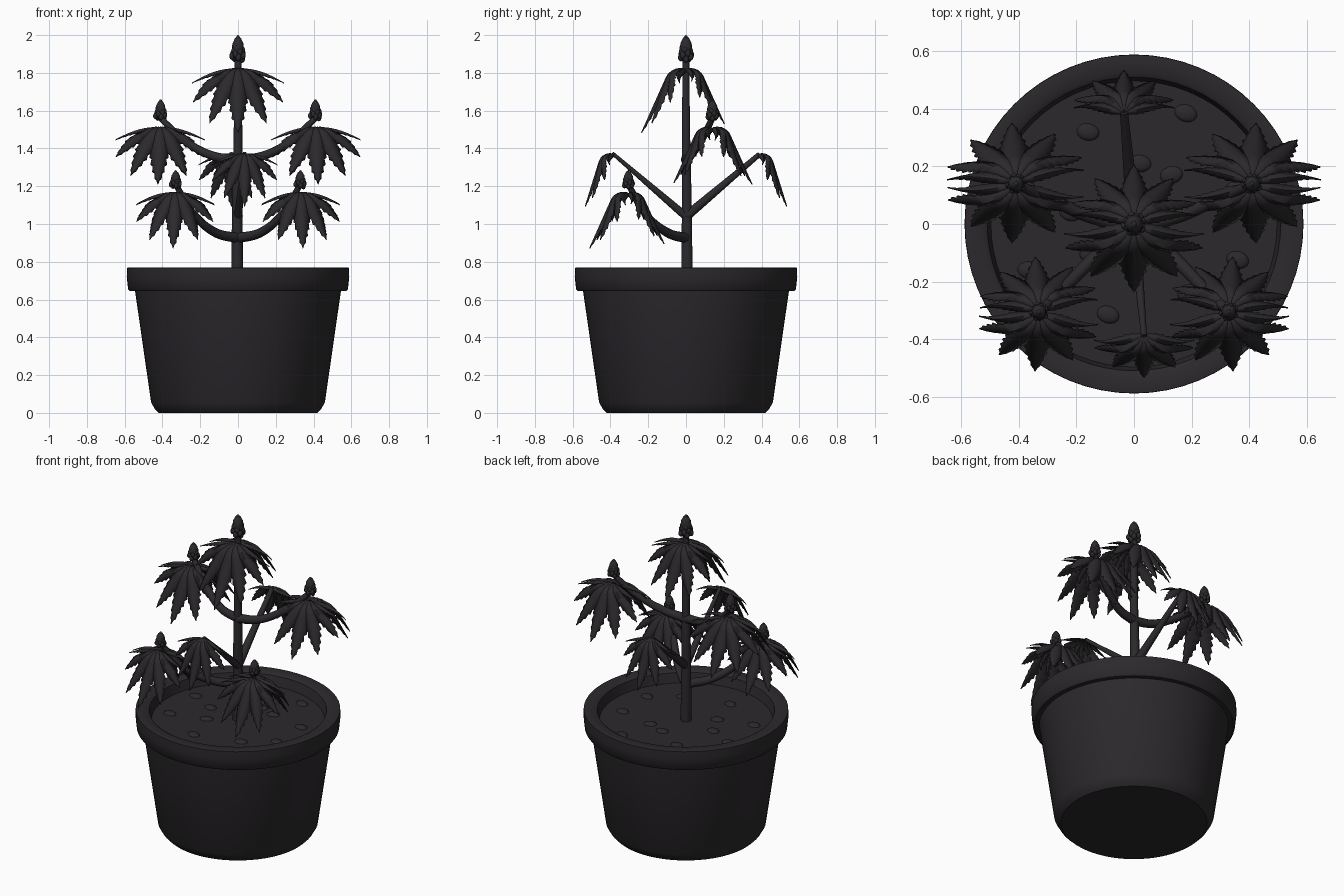
import bpy, bmesh, math, random
from mathutils import Vector, Matrix

if "Cube" in bpy.data.objects:
    bpy.data.objects.remove(bpy.data.objects["Cube"])

random.seed(4)
mat = bpy.data.materials.new("dark")
mat.diffuse_color = (0.025, 0.022, 0.025, 1)
mat.use_nodes = True
mat.node_tree.nodes["Principled BSDF"].inputs["Base Color"].default_value = mat.diffuse_color


def finish(bm, name, angle=40):
    me = bpy.data.meshes.new(name)
    bm.to_mesh(me)
    bm.free()
    ob = bpy.data.objects.new(name, me)
    bpy.context.collection.objects.link(ob)
    me.materials.append(mat)
    bpy.ops.object.select_all(action='DESELECT')
    ob.select_set(True)
    bpy.context.view_layer.objects.active = ob
    bpy.ops.object.shade_smooth_by_angle(angle=math.radians(angle))
    return ob


def lathe(name, profile, n=64):
    bm = bmesh.new()
    vs = [bm.verts.new((r, 0, z)) for r, z in profile]
    es = [bm.edges.new(p) for p in zip(vs, vs[1:])]
    bmesh.ops.spin(bm, geom=vs + es, cent=(0, 0, 0), axis=(0, 0, 1),
                   angle=2 * math.pi, steps=n)
    bmesh.ops.remove_doubles(bm, verts=bm.verts, dist=1e-4)
    bmesh.ops.recalc_face_normals(bm, faces=bm.faces)
    return finish(bm, name)


def ellipsoid(bm, loc, size, rot=0, seg=10):
    m = Matrix.Translation(loc) @ Matrix.Rotation(rot, 4, 'Z') @ Matrix.Diagonal((*size, 1))
    bmesh.ops.create_uvsphere(bm, u_segments=seg, v_segments=seg // 2 + 1, radius=1, matrix=m)


def tube(name, pts, r0, r1):
    # tapered smooth stalk through the points
    cu = bpy.data.curves.new(name, 'CURVE')
    cu.dimensions = '3D'
    cu.bevel_depth = 1
    cu.bevel_resolution = 3
    cu.use_fill_caps = True
    cu.resolution_u = 8
    sp = cu.splines.new('BEZIER')
    sp.bezier_points.add(len(pts) - 1)
    for i, (b, p) in enumerate(zip(sp.bezier_points, pts)):
        b.co = p
        b.radius = r0 + (r1 - r0) * i / (len(pts) - 1)
        b.handle_left_type = b.handle_right_type = 'AUTO'
    cu.materials.append(mat)
    ob = bpy.data.objects.new(name, cu)
    bpy.context.collection.objects.link(ob)


def droop(v, steep):
    # follow the drooping arc for a distance v: outward, height, pitch
    o = z = 0
    n = 24
    p = 0.3
    for i in range(n):
        p = 0.3 - (1.45 + steep) * min(1, max(0, v * (i + .5) / n) / 0.12)
        o += math.cos(p) * v / n
        z += math.sin(p) * v / n
    return o, z, p


LEAFLETS = [(0, .44), (22, .40), (-22, .40), (46, .33), (-46, .33), (76, .25), (-76, .25)]


def fan_leaf(name, base, az, s=1, w=1, steep=0):
    # palmate leaf of serrated leaflets; az = 0 faces the front
    bm = bmesh.new()
    rows = 18
    for a, L in LEAFLETS:
        a = math.radians(a)
        d, q = Vector((math.sin(a), math.cos(a))), Vector((math.cos(a), -math.sin(a)))
        prev = None
        for i in range(rows + 1):
            t = i / rows
            half = L * 0.125 * math.sin(math.pi * t ** 0.85) ** 0.9 if 0 < i < rows else 0.001
            tooth = i % 2 == 0
            half *= 1.0 if tooth else 0.78
            row = []
            for e in (-1, 0, 1):
                along = L * (t + (0.025 if tooth and e and 0 < i < rows else 0))
                f = d * along + q * half * e
                o, z, p = droop(f.y, steep)
                n = -1.3 * f.x ** 2 - 0.4 * half * abs(e)
                row.append(bm.verts.new((f.x * w * s, -s * (o - math.sin(p) * n),
                                         s * (z + math.cos(p) * n))))
            if prev:
                for k in (0, 1):
                    bm.faces.new((prev[k], prev[k + 1], row[k + 1], row[k]))
            prev = row
    bmesh.ops.recalc_face_normals(bm, faces=bm.faces)
    bm.transform(Matrix.Translation(base) @ Matrix.Rotation(math.radians(az), 4, 'Z'))
    ob = finish(bm, name, 60)
    mod = ob.modifiers.new("thickness", 'SOLIDIFY')
    mod.thickness = 0.005
    mod.offset = 0


def bud(name, base, h, r):
    # knobbly flower head
    bm = bmesh.new()
    ellipsoid(bm, Vector(base) + Vector((0, 0, h * .45)), (r * .75, r * .75, h * .5))
    n = 30
    for i in range(n):
        t = i / (n - 1)
        rr = r * 0.78 * (1 - t) ** 0.6 * min(1, .6 + t * 3)
        k = r * (0.36 - 0.12 * t)
        a = i * 2.4
        ellipsoid(bm, Vector(base) + Vector((rr * math.cos(a), rr * math.sin(a),
                  h * .1 + (h * .9 - k * 1.3) * t)), (k, k, k * 1.3), a, 8)
    finish(bm, name)


# pot with rim
lathe("pot", [(0, 0), (.42, 0), (.44, .02), (.46, .055), (.545, .645), (.572, .645), (.582, .655),
              (.589, .72), (.588, .768), (.575, .77), (.525, .77), (.51, .76), (.495, .69)])
# soil and pebbles
lathe("soil", [(0, .70), (.5, .70)])
bm = bmesh.new()
for x, y in [(-.16, .32), (.18, .385), (.02, .21), (.36, -.125), (-.09, -.315), (-.365, -.16),
             (-.15, -.1), (.13, .17), (.19, -.24), (-.22, .04), (-.38, .12), (.36, .12)]:
    ellipsoid(bm, (x, y, .70), (.04, .03, .014), random.uniform(-.4, .4), 14)
finish(bm, "pebbles")

# main stem with top bud and leaves
tube("main_stem", [(-.004, .005, .69), (-.004, .004, 1.1), (0, 0, 1.5), (0, 0, 1.88)], .032, .018)
bud("top_bud", (0, 0, 1.86), .14, .045)
fan_leaf("top_leaf_front", (0, -.005, 1.82), 0)
fan_leaf("top_leaf_back", (0, .005, 1.82), 180, .86, 1.05)

# mirrored side branches
for side, sx in (("left", -1), ("right", 1)):
    tube("upper_branch_" + side, [(0, 0, 1.34), (sx * .13, .02, 1.36), (sx * .28, .08, 1.44),
                                  (sx * .41, .14, 1.56)], .028, .016)
    bud("upper_bud_" + side, (sx * .41, .14, 1.55), .11, .038)
    fan_leaf("upper_leaf_front_" + side, (sx * .41, .135, 1.51), sx * 4, .87, 1.12)
    fan_leaf("upper_leaf_back_" + side, (sx * .41, .145, 1.51), 180 - sx * 4, .89, 1.1)
    tube("lower_branch_" + side, [(0, 0, .925), (sx * .12, -.10, .955), (sx * .24, -.22, 1.06),
                                  (sx * .33, -.305, 1.21)], .028, .016)
    bud("lower_bud_" + side, (sx * .33, -.305, 1.19), .095, .035)
    fan_leaf("lower_leaf_front_" + side, (sx * .33, -.31, 1.165), sx * 4, .87, .98)
    fan_leaf("lower_leaf_back_" + side, (sx * .33, -.30, 1.165), 180 - sx * 4, .8, 1.05)

# straight leaf stalks
tube("front_stalk", [(0, 0, 1.04), (.035, -.39, 1.375)], .022, .010)
fan_leaf("front_stalk_leaf", (.035, -.385, 1.37), 0, .78, .92, .12)
tube("back_stalk", [(0, 0, 1.04), (-.035, .39, 1.37)], .026, .014)
fan_leaf("back_stalk_leaf", (-.035, .385, 1.37), 180, .78, .92, .12)
